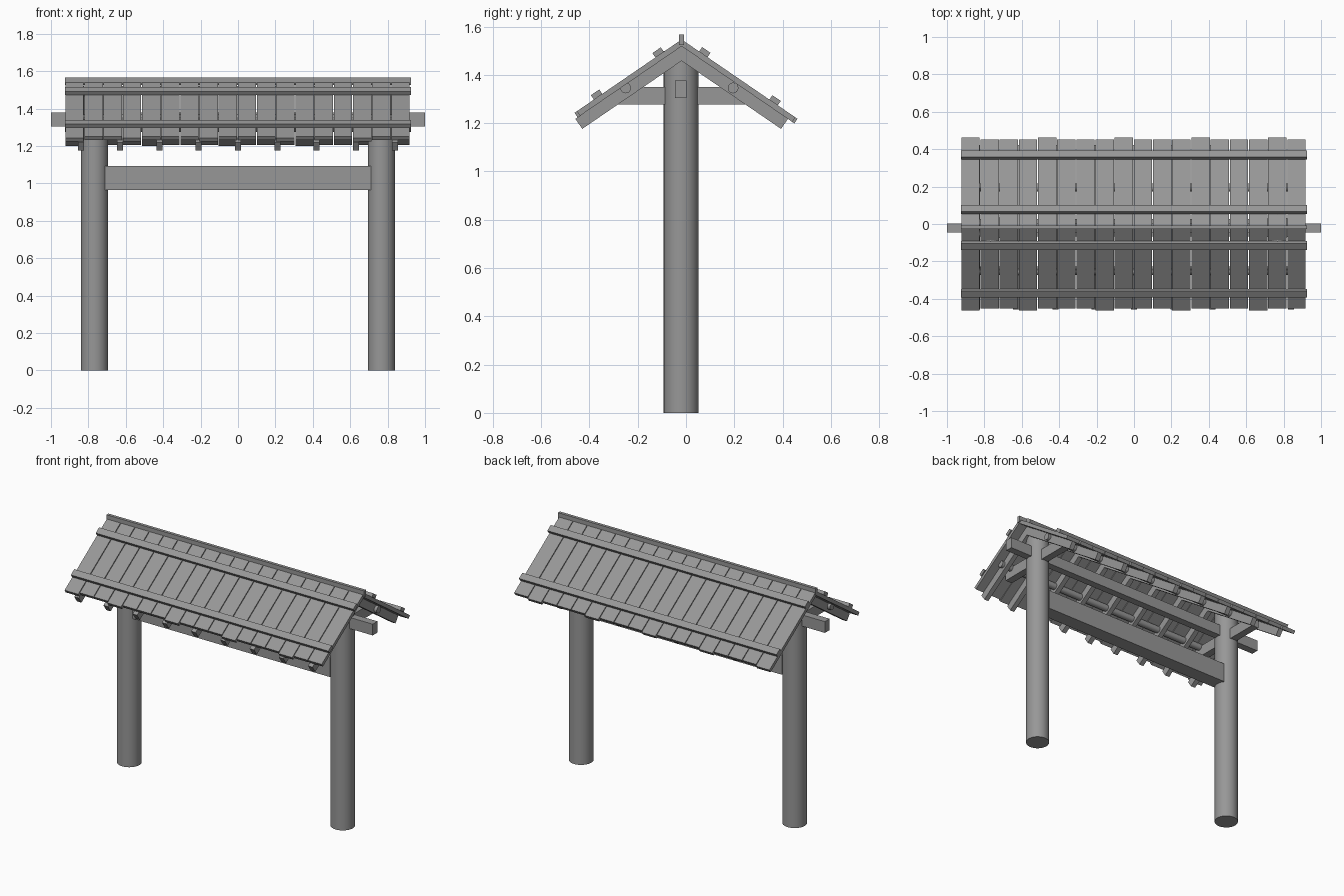
import bpy, bmesh
from math import radians, sin, cos, tan, pi
from mathutils import Matrix, Vector

if "Cube" in bpy.data.objects:
    bpy.data.objects.remove(bpy.data.objects["Cube"])

PITCH = radians(34.4)
RIDGE_Y, RIDGE_Z = -0.018, 1.519      # apex of the roof underside

wood = bpy.data.materials.new("dark_grey_wood")
wood.diffuse_color = (0.31, 0.31, 0.31, 1)
wood.use_nodes = True
wood.node_tree.nodes["Principled BSDF"].inputs["Base Color"].default_value = wood.diffuse_color


def finish(name, bm):
    bmesh.ops.recalc_face_normals(bm, faces=bm.faces)
    me = bpy.data.meshes.new(name)
    bm.to_mesh(me)
    bm.free()
    me.materials.append(wood)
    ob = bpy.data.objects.new(name, me)
    bpy.context.collection.objects.link(ob)
    return ob


def add_box(bm, lo, hi, mat=Matrix.Identity(4)):
    lo, hi = Vector(lo), Vector(hi)
    m = mat @ Matrix.Translation((lo + hi) / 2) @ Matrix.Diagonal((*(hi - lo), 1))
    bmesh.ops.create_cube(bm, size=1, matrix=m)


def box(name, lo, hi):
    bm = bmesh.new()
    add_box(bm, lo, hi)
    return finish(name, bm)


def cylinder(name, loc, radius, depth, rot=(0, 0, 0)):
    bpy.ops.mesh.primitive_cylinder_add(vertices=32, radius=radius, depth=depth,
                                        location=loc, rotation=rot)
    ob = bpy.context.object
    ob.name = name
    ob.data.materials.append(wood)
    bpy.ops.object.shade_smooth_by_angle(angle=radians(30))


def slope(side):
    """Local frame: x along ridge, y down the slope, z out of the roof."""
    c, s = cos(PITCH), sin(PITCH)
    return Matrix(((1, 0, 0, 0), (0, side * c, side * s, RIDGE_Y),
                   (0, -s, c, RIDGE_Z), (0, 0, 0, 1)))


# Posts with cross ties
for side, tag in ((-1, "left"), (1, "right")):
    x = side * 0.767
    cylinder(tag + "_post", (x, -0.02, 0.75), 0.0725, 1.5)
    box(tag + "_cross_tie", (x - 0.025, -0.3, 1.278), (x + 0.025, 0.26, 1.35))

# Long beams
box("upper_beam", (-1, -0.046, 1.305), (1, 0.003, 1.378))
box("lower_beam", (-0.71, -0.068, 0.965), (0.71, 0.028, 1.093))
box("ridge_cap", (-0.925, -0.028, 1.525), (0.925, -0.008, 1.567))

# Round purlins through the rafters
for y, tag in ((-0.25, "front"), (0.195, "back")):
    cylinder(tag + "_purlin", (0, y, 1.346), 0.022, 1.75, (0, pi / 2, 0))

# Chevron rafters, one profile extruded along x
d, t = 0.44, 0.05
k = tan(PITCH)
half = [(d, -d * k), (d - t * sin(PITCH), -d * k - t * cos(PITCH))]
profile = [(0, 0), *half, (0, -t / cos(PITCH)),
           *[(-y, z) for y, z in reversed(half)]]
bm = bmesh.new()
for i in range(9):
    x = -0.84 + 0.21 * i
    f = bm.faces.new([bm.verts.new((x - 0.016, RIDGE_Y + y, RIDGE_Z + z))
                      for y, z in profile])
    ext = bmesh.ops.extrude_face_region(bm, geom=[f], use_keep_orig=True)
    bmesh.ops.translate(bm, vec=(0.032, 0, 0),
                        verts=[v for v in ext["geom"] if isinstance(v, bmesh.types.BMVert)])
finish("rafters", bm)

# Roof boards (some longer) and battens on both slopes
sides = (("front", -1, 0.510, 0.522, (0, 3, 7, 11, 15), (0.095, 0.404)),
         ("back", 1, 0.555, 0.566, (0, 4, 8, 12, 16), (0.093, 0.446)))
for tag, side, short, long, long_ids, battens in sides:
    m = slope(side)
    bm = bmesh.new()
    for i in range(18):
        x = -0.923 + 0.1025 * i
        add_box(bm, (x, -0.012, 0), (x + 0.098, long if i in long_ids else short, 0.023), m)
    finish(tag + "_roof_boards", bm)
    bm = bmesh.new()
    for s in battens:
        add_box(bm, (-0.925, s - 0.021, 0.022), (0.925, s + 0.021, 0.045), m)
    finish(tag + "_battens", bm)
